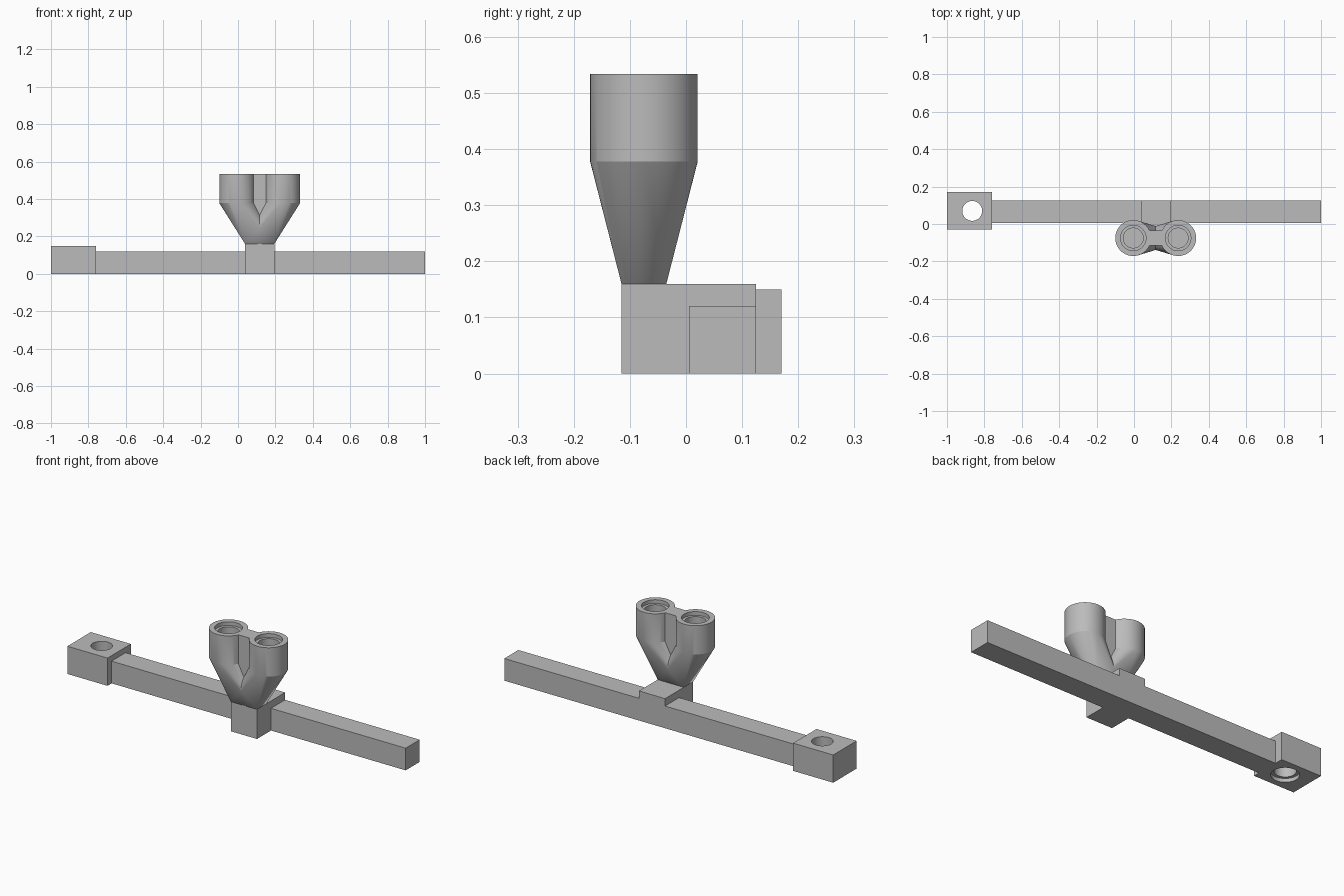
import bpy, bmesh, math

cube = bpy.data.objects.get("Cube")
if cube:
    bpy.data.objects.remove(cube, do_unlink=True)

grey = bpy.data.materials.new("plain_grey")
grey.use_nodes = True
COLOUR = (0.5, 0.5, 0.5, 1)
grey.diffuse_color = COLOUR
grey.node_tree.nodes["Principled BSDF"].inputs["Base Color"].default_value = COLOUR

SIDES = 64


def hull(name, points):
    """Solid convex part wrapped around a set of points."""
    bm = bmesh.new()
    for p in points:
        bm.verts.new(p)
    bmesh.ops.convex_hull(bm, input=bm.verts[:])
    bmesh.ops.dissolve_limit(bm, angle_limit=0.002, verts=bm.verts[:], edges=bm.edges[:])
    bmesh.ops.recalc_face_normals(bm, faces=bm.faces[:])
    mesh = bpy.data.meshes.new(name)
    bm.to_mesh(mesh)
    bm.free()
    mesh.materials.append(grey)
    obj = bpy.data.objects.new(name, mesh)
    bpy.context.collection.objects.link(obj)
    return obj


def rect(x, y, z):
    return [(a, b, z) for a in x for b in y]


def ring(x, y, z, r):
    steps = [math.tau * (i + 0.5) / SIDES for i in range(SIDES)]
    return [(x + r * math.cos(a), y + r * math.sin(a), z) for a in steps]


def box(name, x, y, z):
    return hull(name, rect(x, y, z[0]) + rect(x, y, z[1]))


def cylinder(name, x, y, z, r):
    return hull(name, ring(x, y, z[0], r) + ring(x, y, z[1], r))


def combine(target, tool, operation):
    """Apply a boolean and discard the tool."""
    tool.hide_render = True
    mod = target.modifiers.new("boolean", "BOOLEAN")
    mod.operation, mod.solver, mod.object = operation, "EXACT", tool
    bpy.context.view_layer.objects.active = target
    bpy.ops.object.modifier_apply(modifier=mod.name)
    bpy.data.objects.remove(tool, do_unlink=True)


def smooth(obj):
    bpy.ops.object.select_all(action="DESELECT")
    obj.select_set(True)
    bpy.context.view_layer.objects.active = obj
    bpy.ops.object.shade_smooth_by_angle(angle=math.radians(20))


# Long bar and the raised arm crossing it
BAR_Y = (0.005, 0.125)
ARM_X = (0.038, 0.194)
NECK_Y = (-0.115, -0.035)
box("long_bar", (-0.76, 1), BAR_Y, (0, 0.12))
box("cross_arm", ARM_X, (NECK_Y[0], BAR_Y[1]), (0, 0.16))

# End block with a through hole, wider at the bottom
block = box("end_block", (-1, -0.76), (-0.03, 0.17), (0, 0.15))
combine(block, cylinder("hole", -0.865, 0.07, (-0.1, 0.3), 0.053), "DIFFERENCE")
combine(block, cylinder("recess", -0.865, 0.07, (-0.1, 0.02), 0.068), "DIFFERENCE")
smooth(block)

# Twin sockets: each flares from the rectangular neck into a round tube
TUBE_Y, TUBE_R, FLARE_Z, TOP_Z = -0.075, 0.096, 0.378, 0.534
holder = box("twin_holder", (0.07, 0.162), NECK_Y, (0.2, TOP_Z))
for x in (-0.004, 0.236):
    flare = hull("flare", rect(ARM_X, NECK_Y, 0.16) + ring(x, TUBE_Y, FLARE_Z, TUBE_R))
    combine(holder, flare, "UNION")
    combine(holder, cylinder("tube", x, TUBE_Y, (FLARE_Z, TOP_Z), TUBE_R), "UNION")
for x in (-0.004, 0.236):
    combine(holder, cylinder("bore", x, TUBE_Y, (0.4, 0.7), 0.053), "DIFFERENCE")
    combine(holder, cylinder("recess", x, TUBE_Y, (TOP_Z - 0.02, 0.7), 0.068), "DIFFERENCE")
smooth(holder)
